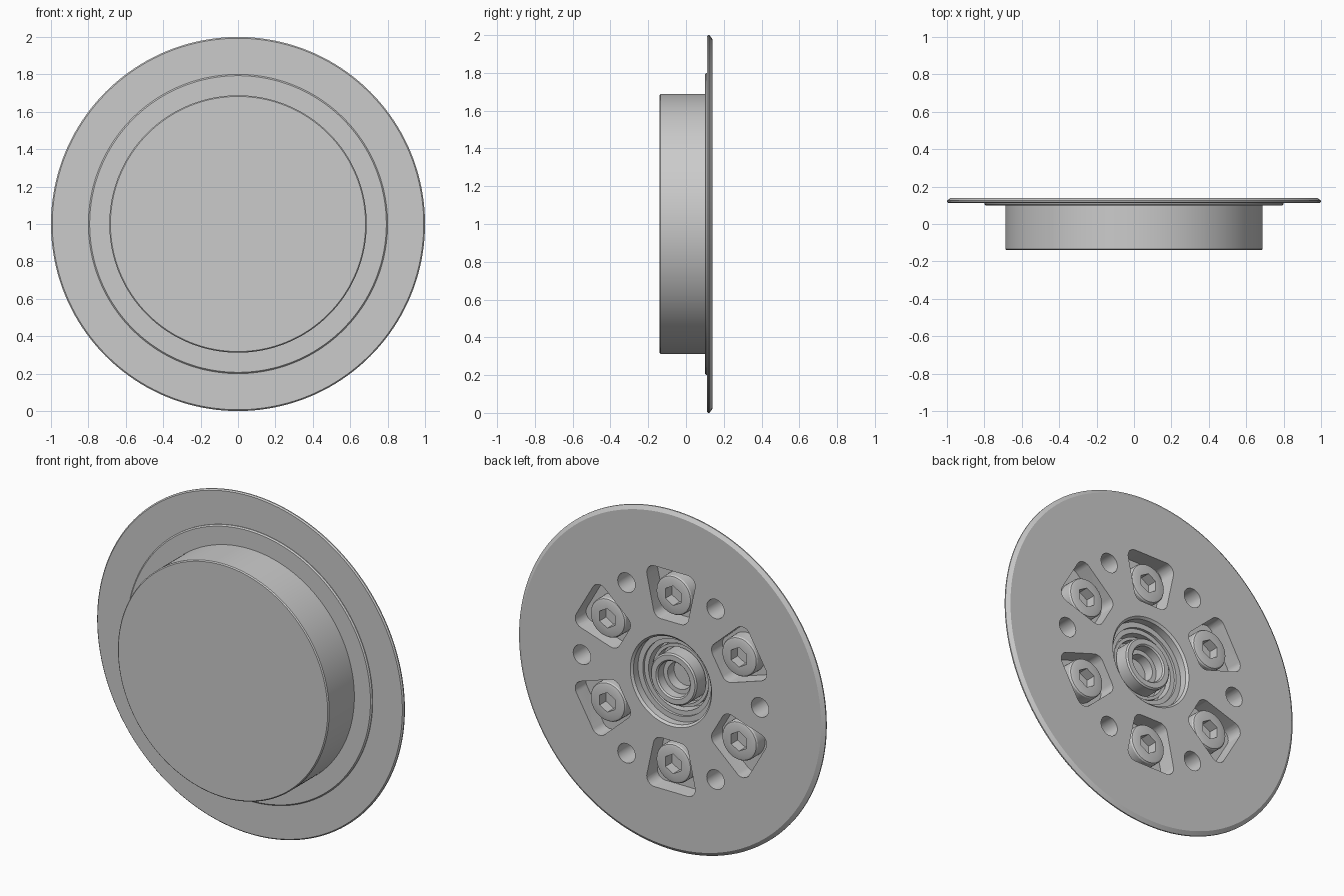
import bpy, bmesh, math
from mathutils import Matrix, Vector

cube = bpy.data.objects.get("Cube")
if cube:
    bpy.data.objects.remove(cube)

grey = bpy.data.materials.new("plain_grey")
grey.use_nodes = True
COLOR = (0.6, 0.6, 0.6, 1)
grey.diffuse_color = COLOR
grey.node_tree.nodes["Principled BSDF"].inputs["Base Color"].default_value = COLOR
AXIS_Z = 1.0


def finish(name, bm):
    """Turn a bmesh into a grey object standing at the wheel axis."""
    bmesh.ops.remove_doubles(bm, verts=bm.verts, dist=1e-4)
    bmesh.ops.recalc_face_normals(bm, faces=bm.faces)
    mesh = bpy.data.meshes.new(name)
    bm.to_mesh(mesh)
    bm.free()
    mesh.materials.append(grey)
    ob = bpy.data.objects.new(name, mesh)
    ob.location.z = AXIS_Z
    bpy.context.collection.objects.link(ob)
    return ob


def lathe(name, profile, steps=128, closed=False):
    """Revolve (radius, y) points about the y axis."""
    bm = bmesh.new()
    vs = [bm.verts.new((r, y, 0)) for r, y in profile]
    edges = [bm.edges.new(p) for p in zip(vs, vs[1:])]
    if closed:
        edges.append(bm.edges.new((vs[-1], vs[0])))
    bmesh.ops.spin(bm, geom=vs + edges, axis=(0, 1, 0), cent=(0, 0, 0),
                   angle=math.tau, steps=steps, use_merge=False)
    return finish(name, bm)


def prism(bm, outline, y0, y1, turn=0.0):
    """Extrude an (x, z) outline from y0 to y1, turned about the y axis."""
    rot = Matrix.Rotation(turn, 3, "Y")
    rings = [[bm.verts.new(rot @ Vector((x, y, z))) for x, z in outline] for y in (y0, y1)]
    near, far = rings
    bm.faces.new(near)
    bm.faces.new(far[::-1])
    for i in range(len(near)):
        bm.faces.new((near[i - 1], far[i - 1], far[i], near[i]))


def polygon(radius, n, cz=0):
    return [(radius * math.sin(math.tau * i / n),
             cz + radius * math.cos(math.tau * i / n)) for i in range(n)]


def rounded(corners, radius, n=6):
    """Round the corners of a convex outline with small arcs."""
    pts = []
    for i, c in enumerate(corners):
        c = Vector(c)
        a = (Vector(corners[i - 1]) - c).normalized()
        b = (Vector(corners[(i + 1) % len(corners)]) - c).normalized()
        half = a.angle(b) / 2
        mid = c + (a + b).normalized() * radius / math.sin(half)
        p = c + a * radius / math.tan(half) - mid
        q = c + b * radius / math.tan(half) - mid
        pts += [tuple(mid + p.lerp(q, k / n).normalized() * radius) for k in range(n + 1)]
    return pts


def cut(ob, cutter):
    mod = ob.modifiers.new("cut", "BOOLEAN")
    mod.operation, mod.solver, mod.object = "DIFFERENCE", "EXACT", cutter
    bpy.context.view_layer.objects.active = ob
    bpy.ops.object.modifier_apply(modifier=mod.name)
    bpy.data.objects.remove(cutter)


def smooth(ob):
    bpy.ops.object.select_all(action="DESELECT")
    ob.select_set(True)
    bpy.context.view_layer.objects.active = ob
    bpy.ops.object.shade_smooth_by_angle(angle=math.radians(25))


# Drum, raised step, flange and stepped hub recess in one turned body
body = lathe("flanged_drum", [
    (0, -0.14), (0.682, -0.14), (0.688, -0.134), (0.688, 0.1), (0.793, 0.1),
    (0.8, 0.107), (0.8, 0.111), (0.993, 0.111), (1, 0.118), (1, 0.125), (0.978, 0.14),
    (0.265, 0.14), (0.253, 0.128), (0.253, 0.085), (0.222, 0.085), (0.222, 0.0), (0, 0.0)],
    steps=160)

# Six tapered screw pockets and six round holes
bm = bmesh.new()
pocket = rounded([(-0.105, 0.35), (0.105, 0.35), (0.17, 0.65), (-0.17, 0.65)], 0.05)
for i in range(6):
    turn = i * math.tau / 6
    prism(bm, pocket, 0.04, 0.2, turn)
    prism(bm, polygon(0.057, 32, 0.58), 0.01, 0.2, turn + math.pi / 6)
cut(body, finish("pocket_cutter", bm))
smooth(body)

# Socket screws
screw = lathe("socket_screw_1", [
    (0, 0.03), (0.115, 0.03), (0.115, 0.108), (0.11, 0.116), (0.098, 0.12), (0, 0.12)], steps=48)
bm = bmesh.new()
prism(bm, polygon(0.058, 6), 0.06, 0.2)
cut(screw, finish("hex_cutter", bm))
smooth(screw)
for i in range(6):
    ob = screw if i == 0 else screw.copy()
    if i:
        ob.name = f"socket_screw_{i + 1}"
        bpy.context.collection.objects.link(ob)
    turn = i * math.tau / 6
    ob.rotation_euler.y = turn
    ob.location = (0.495 * math.sin(turn), 0, AXIS_Z + 0.495 * math.cos(turn))

# Hub sleeve with a stepped bore
smooth(lathe("hub_sleeve", [
    (0.15, 0.0), (0.15, 0.112), (0.142, 0.12), (0.112, 0.12), (0.104, 0.112),
    (0.104, 0.06), (0.078, 0.06), (0.078, 0.0)], closed=True, steps=96))

# Bearing race and cage inside the recess
smooth(lathe("bearing_race", [
    (0.222, 0.0), (0.222, 0.07), (0.195, 0.07), (0.195, 0.0)], closed=True, steps=96))
smooth(lathe("bearing_cage", [
    (0.182, 0.0), (0.182, 0.05), (0.164, 0.05), (0.164, 0.0)], closed=True, steps=96))
